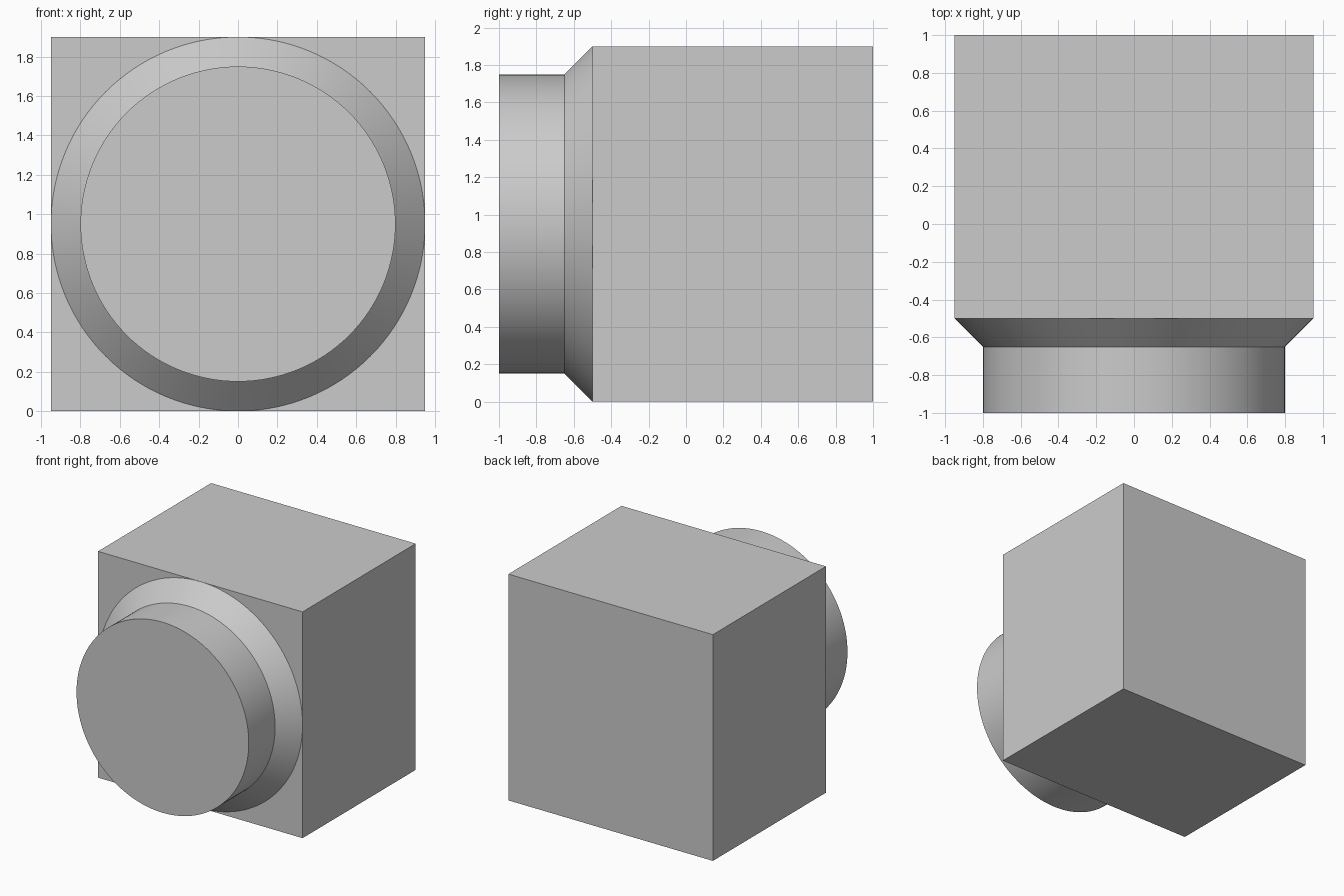
import bpy
import bmesh
from math import radians
from mathutils import Matrix, Vector

cube = bpy.data.objects.get("Cube")
if cube:
    bpy.data.objects.remove(cube, do_unlink=True)

# Single plain grey finish
grey = bpy.data.materials.new("light_grey")
grey.use_nodes = True
colour = (0.6, 0.6, 0.6, 1)
grey.diffuse_color = colour
grey.node_tree.nodes["Principled BSDF"].inputs["Base Color"].default_value = colour

CENTRE_Z = 0.95


def add_object(name, bm):
    bmesh.ops.recalc_face_normals(bm, faces=bm.faces)
    mesh = bpy.data.meshes.new(name)
    bm.to_mesh(mesh)
    bm.free()
    mesh.materials.append(grey)
    obj = bpy.data.objects.new(name, mesh)
    bpy.context.collection.objects.link(obj)
    return obj


# Square block body
bm = bmesh.new()
bmesh.ops.create_cube(bm, size=1)
bmesh.ops.scale(bm, vec=(1.9, 1.5, 1.9), verts=bm.verts)
bmesh.ops.translate(bm, vec=(0, 0.25, CENTRE_Z), verts=bm.verts)
add_object("body_block", bm)

# Round front boss: a disc extruded forward through a conical collar
bm = bmesh.new()
bmesh.ops.create_circle(bm, segments=128, radius=0.95,
                        matrix=Matrix.Translation((0, -0.5, CENTRE_Z))
                        @ Matrix.Rotation(radians(90), 4, "X"))
edges = bm.edges[:]
axis = Matrix.Translation((0, 0, -CENTRE_Z))
for depth, taper in ((0.15, 0.8 / 0.95), (0.35, 1)):
    grown = bmesh.ops.extrude_edge_only(bm, edges=edges)["geom"]
    verts = [g for g in grown if isinstance(g, bmesh.types.BMVert)]
    edges = [g for g in grown if isinstance(g, bmesh.types.BMEdge)]
    bmesh.ops.scale(bm, vec=(taper, 1, taper), space=axis, verts=verts)
    bmesh.ops.translate(bm, vec=Vector((0, -depth, 0)), verts=verts)
bmesh.ops.contextual_create(bm, geom=edges)
boss = add_object("front_boss", bm)

# Smooth the round walls, keeping the rims sharp
bpy.ops.object.select_all(action="DESELECT")
boss.select_set(True)
bpy.context.view_layer.objects.active = boss
bpy.ops.object.shade_smooth_by_angle(angle=radians(30))
